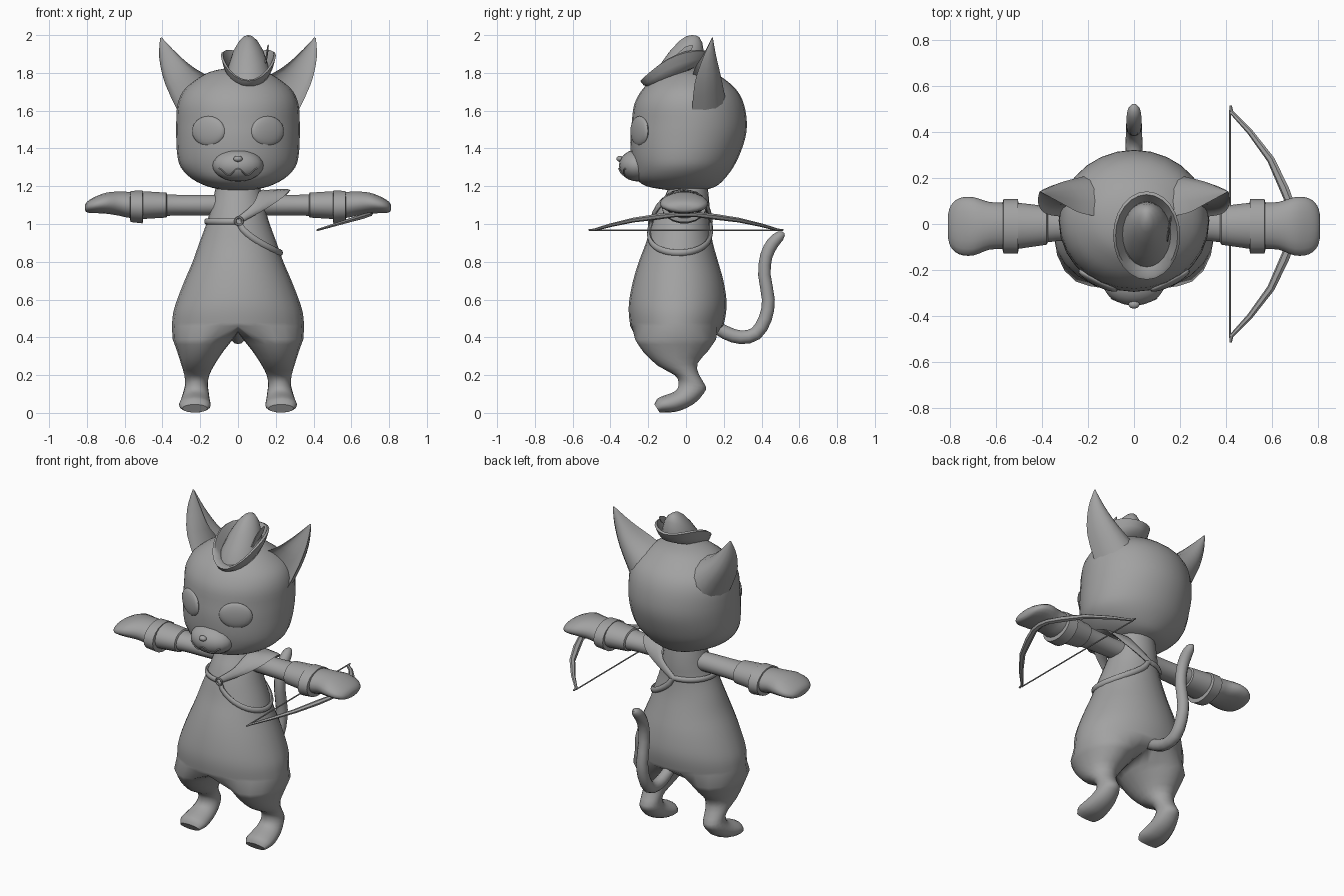
import bpy, bmesh
from math import sin, cos, pi, sqrt, radians
from mathutils import Vector

if "Cube" in bpy.data.objects:
    bpy.data.objects.remove(bpy.data.objects["Cube"])

fur = bpy.data.materials.new("plain_grey")
fur.diffuse_color = (0.36, 0.36, 0.36, 1)
fur.use_nodes = True
fur.node_tree.nodes["Principled BSDF"].inputs["Base Color"].default_value = fur.diffuse_color


def finish(name, bm, mirror=False, angle=50):
    bmesh.ops.recalc_face_normals(bm, faces=bm.faces)
    me = bpy.data.meshes.new(name)
    bm.to_mesh(me)
    bm.free()
    me.materials.append(fur)
    ob = bpy.data.objects.new(name, me)
    bpy.context.collection.objects.link(ob)
    bpy.ops.object.select_all(action='DESELECT')
    bpy.context.view_layer.objects.active = ob
    ob.select_set(True)
    bpy.ops.object.shade_smooth_by_angle(angle=radians(angle))
    if mirror:
        m = ob.modifiers.new("mirror", 'MIRROR')
        m.merge_threshold = 0.0005
    return ob


def refine(rows, n=3):
    """Catmull-Rom interpolation between rows of numbers."""
    out = []
    for i in range(len(rows) - 1):
        a, b, c, d = (rows[max(0, min(len(rows) - 1, i + j))] for j in (-1, 0, 1, 2))
        for s in range(n):
            t = s / n
            out.append(tuple(0.5 * (2*q + (r - p)*t + (2*p - 5*q + 4*r - u)*t*t
                                    + (3*q - p - 3*r + u)*t**3)
                             for p, q, r, u in zip(a, b, c, d)))
    return out + [tuple(rows[-1])]


def bridge(bm, a, b, closed=True):
    for i in range(len(a) if closed else len(a) - 1):
        j = (i + 1) % len(a)
        bm.faces.new((a[i], a[j], b[j], b[i]))


def loft(name, rings, mirror=False, angle=50):
    bm = bmesh.new()
    vs = [[bm.verts.new(p) for p in r] for r in rings]
    for a, b in zip(vs, vs[1:]):
        bridge(bm, a, b)
    bm.faces.new(vs[0])
    bm.faces.new(vs[-1])
    return finish(name, bm, mirror, angle)


def sweep(name, pts, sizes, ups, n=8, closed=False, mirror=False):
    """Sweep an ellipse (side, up half sizes) along points."""
    pts = [Vector(p) for p in pts]
    rings, m = [], len(pts)
    for i, p in enumerate(pts):
        if closed:
            t = pts[(i + 1) % m] - pts[i - 1]
        else:
            t = pts[min(i + 1, m - 1)] - pts[max(i - 1, 0)]
        t.normalize()
        up = Vector(ups[i] if isinstance(ups, list) else ups)
        side = t.cross(up).normalized()
        up = side.cross(t)
        w, h = sizes[i] if isinstance(sizes, list) else sizes
        rings.append([p + side*w*cos(2*pi*k/n) + up*h*sin(2*pi*k/n) for k in range(n)])
    if closed:
        rings.append(rings[0])
        bm = bmesh.new()
        vs = [[bm.verts.new(q) for q in r] for r in rings[:-1]]
        for i in range(m):
            bridge(bm, vs[i], vs[(i + 1) % m])
        return finish(name, bm, mirror)
    return loft(name, rings, mirror)


def ball(name, loc, size, rot=0, mirror=False):
    bm = bmesh.new()
    bmesh.ops.create_uvsphere(bm, u_segments=20, v_segments=12, radius=1)
    for v in bm.verts:
        x, y, z = v.co.x*size[0], v.co.y*size[1], v.co.z*size[2]
        v.co = (loc[0] + x*cos(rot) - y*sin(rot), loc[1] + x*sin(rot) + y*cos(rot), loc[2] + z)
    return finish(name, bm, mirror)


# Torso rows: half width, front y, back y, z
torso = refine([(.11, -.08, .11, 1.23), (.128, -.11, .12, 1.15), (.145, -.15, .125, 1.08),
                (.168, -.182, .126, 1.0), (.205, -.212, .142, .9), (.24, -.25, .17, .8),
                (.283, -.28, .198, .7), (.322, -.3, .214, .6), (.343, -.303, .212, .53),
                (.35, -.295, .198, .46)])
# Leg rows: centre x, half width, front y and z, back y and z
legs = refine([(.186, .16, -.27, .39, .16, .39), (.2, .122, -.228, .325, .115, .325),
               (.212, .088, -.15, .25, .06, .26), (.218, .066, -.06, .2, .07, .2),
               (.22, .06, -.04, .165, .105, .14), (.222, .066, -.045, .128, .095, .105),
               (.225, .074, -.07, .108, .045, .05), (.228, .082, -.115, .092, -.03, .012),
               (.228, .083, -.152, .075, -.09, .002), (.228, .066, -.167, .045, -.14, .002)], 2)

# Body: one half, torso splitting into a leg, then mirrored
bm = bmesh.new()
prev = None
for w, yf, yb, z in torso:
    ring = [bm.verts.new((w*sin(pi*k/12) if 0 < k < 12 else 0,
                          (yf + yb)/2 + (yf - yb)/2*cos(pi*k/12), z)) for k in range(13)]
    if prev:
        bridge(bm, prev, ring, False)
    prev = ring
w, yf, yb, z = torso[-1]
prev = prev + [bm.verts.new((0, yb + (yf - yb)*k/6, z - .035*sin(pi*k/6))) for k in range(1, 6)]
for cx, rx, yf, zf, yb, zb in legs:
    ring = []
    for k in range(18):
        t = -.7 + (pi + 1.4)*k/12 if k <= 12 else pi + .7 + (pi - 1.4)*(k - 12)/6
        ring.append(bm.verts.new((cx + rx*sin(t), (yf + yb)/2 + (yf - yb)/2*cos(t),
                                  max(0, (zf + zb)/2 + (zf - zb)/2*cos(t)))))
    bridge(bm, prev, ring)
    prev = ring
bm.faces.new(prev)
finish("body", bm, True)

# Head rows: half width, front y, back y, z
head = refine([(.08, -.1, .1, 1.18), (.165, -.21, .16, 1.2), (.245, -.262, .205, 1.24),
               (.303, -.28, .25, 1.3), (.322, -.292, .285, 1.37), (.327, -.295, .315, 1.46),
               (.327, -.287, .322, 1.54), (.321, -.275, .308, 1.63), (.293, -.24, .275, 1.7),
               (.235, -.19, .22, 1.755), (.15, -.12, .14, 1.805), (.03, -.03, .03, 1.83)])
loft("head", [[(w*sin(2*pi*k/28), (f + b)/2 + (f - b)/2*cos(2*pi*k/28), z) for k in range(28)]
              for w, f, b, z in head])

# Muzzle, nose, mouth and eyes
ball("muzzle", (0, -.255, 1.31), (.135, .1, .085))
ball("nose", (0, -.35, 1.345), (.024, .018, .016))
mouth = []
for i in range(-8, 9):
    x = i*.0125
    z = 1.275 + .018*cos(2*pi*x/.1)
    mouth.append((x, -.257 - .1*sqrt(max(0, 1 - (x/.135)**2 - ((z - 1.31)/.085)**2)), z))
sweep("mouth", mouth, (.004, .004), (0, 0, 1), 6)
ball("eyes", (.157, -.246, 1.492), (.097, .024, .079), radians(27), True)

# Ears: outer x z, inner x z, front y, depth; hollow at the front
ear = refine([(.3, 1.56, .11, 1.76, .03, .18), (.385, 1.74, .225, 1.822, .045, .14),
              (.417, 1.88, .315, 1.895, .09, .07), (.412, 1.985, .404, 1.987, .138, .004)])
rings = []
for xo, zo, xi, zi, y, d in ear:
    r = []
    for k in range(16):
        a = 2*pi*k/16
        s = sin(a)
        r.append(((xo + xi)/2 + (xo - xi)/2*cos(a), y + d*(s if s > 0 else -.3*s),
                  (zo + zi)/2 + (zo - zi)/2*cos(a)))
    rings.append(r)
loft("ears", rings, True, 70)

# Hat rows: half width, half depth, centre y, z, forward tilt, side lift
hat = [(.06, .09, -.05, 1.78, .05, 0), (.11, .15, -.05, 1.785, .06, .01),
       (.132, .175, -.05, 1.805, .07, .035), (.146, .192, -.05, 1.832, .075, .06),
       (.135, .178, -.05, 1.838, .075, .06), (.105, .142, -.045, 1.815, .055, .02),
       (.1, .135, -.04, 1.85, .06, 0), (.083, .113, -.027, 1.9, .06, 0),
       (.055, .08, -.01, 1.95, .04, 0), (.03, .045, .008, 1.983, .015, 0),
       (.01, .015, .015, 1.997, .003, 0)]
loft("hat", [[(.055 + sx*sin(2*pi*k/24), cy - sy*cos(2*pi*k/24),
               z - tilt*cos(2*pi*k/24) + lift*sin(2*pi*k/24)**2) for k in range(24)]
             for sx, sy, cy, z, tilt, lift in hat])
sweep("feather", [(.145, -.07, 1.85), (.152, -.03, 1.89), (.157, .01, 1.925), (.16, .035, 1.945)],
      [(.004, .01), (.005, .022), (.005, .022), (.003, .006)], (0, -.6, .8), 6)


def along_x(rows, n=18):
    return [[(x, yc + ry*cos(2*pi*k/n), zc + rz*sin(2*pi*k/n)) for k in range(n)]
            for x, yc, zc, ry, rz in rows]


# Arms with mitten hands, bracers and cuff bands
arm = [(.08, 0, 1.1, .06, .055), (.2, -.005, 1.1, .063, .055), (.34, -.005, 1.1, .07, .056),
       (.45, -.007, 1.1, .085, .064), (.56, -.008, 1.1, .1, .07), (.63, -.008, 1.108, .104, .065),
       (.7, -.01, 1.11, .127, .056), (.76, -.01, 1.1, .122, .043), (.797, -.01, 1.09, .09, .03),
       (.81, -.01, 1.086, .045, .014)]
loft("arms", along_x(refine(arm)), True)
loft("bracers", along_x([(.375, -.006, 1.1, .074, .06), (.38, -.006, 1.1, .084, .067),
                         (.51, -.008, 1.1, .101, .075), (.515, -.008, 1.1, .09, .06)]), True, 40)
loft("cuffs", along_x([(.502, -.01, 1.09, .1, .07), (.505, -.01, 1.09, .118, .088),
                       (.568, -.01, 1.093, .118, .084), (.572, -.01, 1.093, .1, .07)]), True, 40)

# Tail
tail = refine([(.13, .47, .03), (.21, .425, .036), (.29, .4, .036), (.37, .42, .036),
               (.42, .5, .035), (.436, .6, .034), (.415, .73, .033), (.425, .83, .033),
               (.46, .9, .033), (.5, .938, .026), (.522, .945, .008)], 2)
sweep("tail", [(0, y, z) for y, z, r in tail], [(r, r) for y, z, r in tail], (1, 0, 0), 12)


# Chest strap: level on one flank, hanging on the other
def on_torso(t, z, out=.004):
    w, f, b, _ = min(torso, key=lambda r: abs(r[3] - z))
    i = next(i for i in range(len(torso) - 1) if torso[i + 1][3] <= z)
    p, q = torso[i], torso[i + 1]
    s = (p[3] - z) / (p[3] - q[3])
    w, f, b = (p[j] + (q[j] - p[j])*s for j in range(3))
    return ((w + out)*sin(t), (f + b)/2 - ((b - f)/2 + out)*cos(t), z)


strap = []
for k in range(48):
    t = 2*pi*k/48
    drop = .165*max(0, sin(t))**.7
    strap.append(on_torso(t, 1.013 - drop))
sweep("chest_strap", strap, (.011, .017), (0, 0, 1), 8, True)

# Shoulder strap widening into a pad over the shoulder
pad = refine([(.005, -.18, 1.02, .018, 0, -1, .1), (.1, -.152, 1.085, .03, .2, -1, .4),
              (.165, -.085, 1.15, .062, .1, -.7, .9), (.2, -.01, 1.172, .078, -.1, 0, 1),
              (.17, .07, 1.145, .06, .1, .7, .8), (.1, .115, 1.08, .03, .3, 1, .4),
              (0, .13, 1.015, .018, 0, 1, .1)])
sweep("shoulder_strap", [p[:3] for p in pad], [(p[3], .012) for p in pad],
      [p[4:] for p in pad], 10)
sweep("strap_ring", [(.005 + .02*sin(2*pi*k/16), -.196, 1.015 + .02*cos(2*pi*k/16))
                     for k in range(16)], (.006, .006), (0, 1, 0), 6, True)


# Bow, tilted down toward the string, held in one hand
def bow_point(x, y):
    return (x, y, .968 + (x - .42)*.3)


half = [(.42, .515, .006), (.425, .485, .009), (.505, .4, .013), (.595, .28, .017),
        (.655, .15, .021), (.69, .06, .018)]
limbs = half + [(.697, 0, .018)] + [(x, -y, r) for x, y, r in reversed(half)]
sweep("bow", [bow_point(x, y) for x, y, r in limbs], [(r, r*.7) for x, y, r in limbs],
      (-.3, 0, 1), 6)
sweep("bowstring", [bow_point(.418, .495), bow_point(.418, -.495)], (.004, .004), (0, 0, 1), 6)
